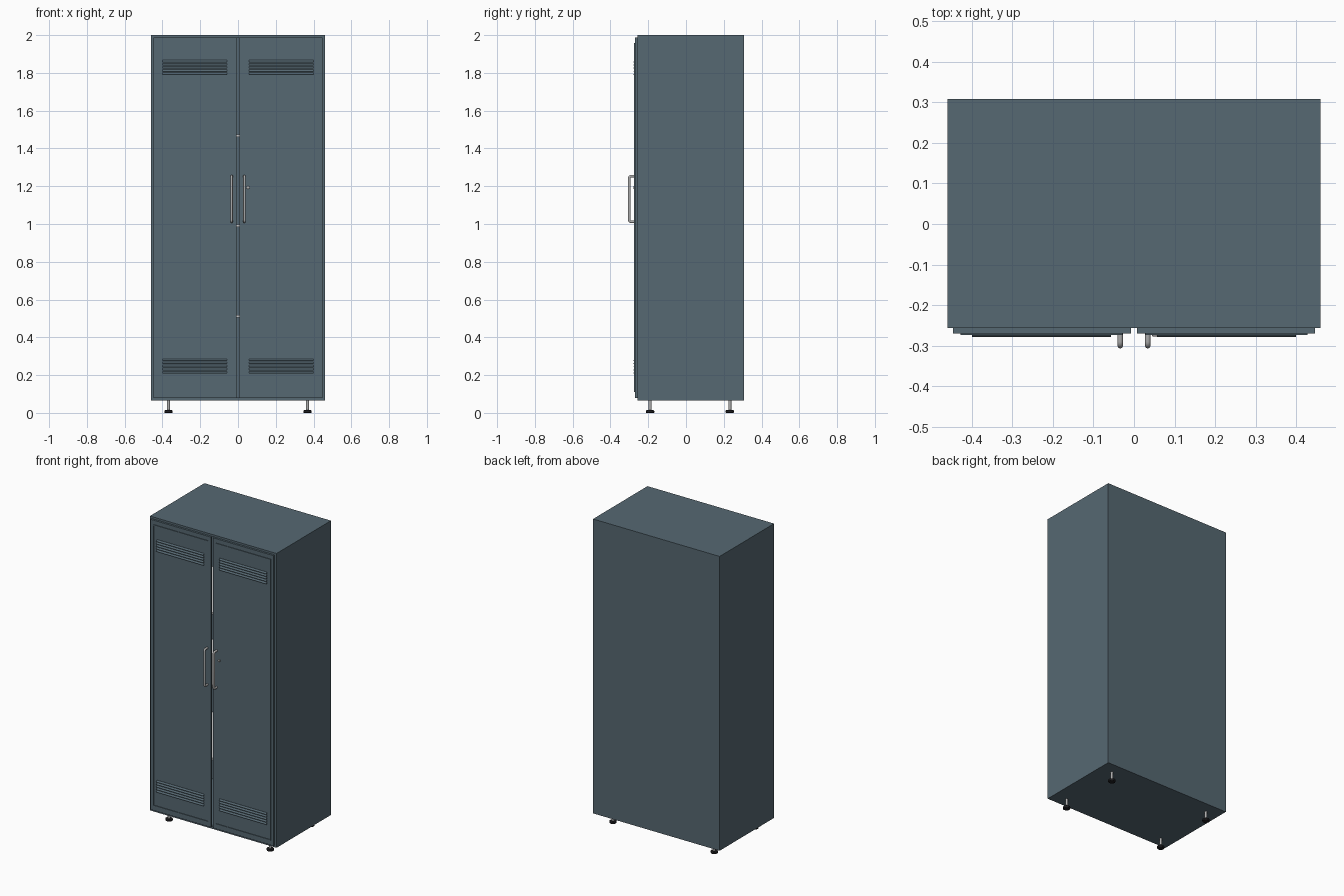
import bpy, bmesh, math
from mathutils import Vector

if "Cube" in bpy.data.objects:
    bpy.data.objects.remove(bpy.data.objects["Cube"])


def material(name, rgb):
    m = bpy.data.materials.new(name)
    m.diffuse_color = (*rgb, 1)
    m.use_nodes = True
    m.node_tree.nodes["Principled BSDF"].inputs["Base Color"].default_value = m.diffuse_color
    return m


PAINT = material("slate_paint", (0.093, 0.138, 0.168))
STEEL = material("steel", (0.42, 0.42, 0.42))
SHELF = material("shelf_grey", (0.55, 0.57, 0.58))
RUBBER = material("black_rubber", (0.012, 0.012, 0.014))


def finish(name, bm, mat):
    bmesh.ops.recalc_face_normals(bm, faces=bm.faces)
    me = bpy.data.meshes.new(name)
    bm.to_mesh(me)
    bm.free()
    me.materials.append(mat)
    ob = bpy.data.objects.new(name, me)
    bpy.context.collection.objects.link(ob)
    return ob


def add_box(bm, x, y, z):
    vs = bmesh.ops.create_cube(bm, size=1)["verts"]
    for v in vs:
        v.co = Vector([(a + b) / 2 + c * (b - a) for c, (a, b) in zip(v.co, (x, y, z))])


def box(name, x, y, z, mat=PAINT):
    bm = bmesh.new()
    add_box(bm, x, y, z)
    return finish(name, bm, mat)


def smooth(ob):
    bpy.ops.object.select_all(action='DESELECT')
    ob.select_set(True)
    bpy.context.view_layer.objects.active = ob
    bpy.ops.object.shade_smooth_by_angle(angle=math.radians(35))


def cylinder(name, r, depth, loc, mat, rot=(0, 0, 0), bevel=0):
    bpy.ops.mesh.primitive_cylinder_add(vertices=24, radius=r, depth=depth,
                                        location=loc, rotation=rot)
    ob = bpy.context.object
    ob.name = name
    ob.data.materials.append(mat)
    if bevel:
        b = ob.modifiers.new("bevel", 'BEVEL')
        b.width, b.segments = bevel, 2
    smooth(ob)
    return ob


# Carcass
FRONT, BACK, BOT, TOP = -0.257, 0.308, 0.066, 2.0
for side, s in (("left", -1), ("right", 1)):
    box(side + "_side_panel", sorted((s * 0.445, s * 0.46)), (FRONT, BACK), (BOT, TOP))
INNER = (-0.445, 0.445)
box("top_panel", INNER, (FRONT, BACK), (TOP - 0.015, TOP))
box("bottom_panel", INNER, (FRONT, BACK), (BOT, BOT + 0.015))
box("back_panel", INNER, (BACK - 0.012, BACK), (BOT + 0.015, TOP - 0.015))

# Interior shelves
for i, z in enumerate((0.511, 0.99, 1.468)):
    box(f"shelf_{i + 1}", (-0.444, 0.444), (-0.235, BACK - 0.012), (z - 0.007, z + 0.007), SHELF)


def louvers(name, s, z0):
    # Five sloping hooded slats
    bm = bmesh.new()
    for i in range(5):
        z = z0 + i * 0.0165
        profile = ((-0.269, z + 0.011), (-0.271, z + 0.011), (-0.279, z + 0.002),
                   (-0.279, z), (-0.269, z))
        f = bm.faces.new([bm.verts.new((s * 0.057, y, zz)) for y, zz in profile])
        ext = bmesh.ops.extrude_face_region(bm, geom=[f])["geom"]
        for v in ext:
            if isinstance(v, bmesh.types.BMVert):
                v.co.x = s * 0.4
    finish(name, bm, PAINT)


# Doors with trim, louvers and pull handles
for side, s in (("left", -1), ("right", 1)):
    box(side + "_door", sorted((s * 0.0075, s * 0.447)), (-0.27, FRONT), (0.08, 1.987))

    bm = bmesh.new()
    outer = sorted((s * 0.422, s * 0.428))
    span = sorted((s * 0.028, s * 0.422))
    add_box(bm, outer, (-0.274, -0.269), (0.11, 1.959))
    add_box(bm, span, (-0.274, -0.269), (0.11, 0.116))
    add_box(bm, span, (-0.274, -0.269), (1.953, 1.959))
    finish(side + "_door_trim", bm, PAINT)

    louvers(side + "_upper_louvers", s, 1.79)
    louvers(side + "_lower_louvers", s, 0.209)

    # Handle: bent round bar
    r, bend, y1 = 0.007, 0.01, -0.3
    path = [(-0.27, 1.012)]
    for zc, a0 in ((1.012 + bend, -90), (1.253 - bend, 0)):
        for k in range(6):
            a = math.radians(a0 + k * 18)
            path.append((y1 + bend - bend * math.cos(a), zc + bend * math.sin(a)))
    path.append((-0.27, 1.253))
    cu = bpy.data.curves.new(side + "_handle", 'CURVE')
    cu.dimensions = '3D'
    cu.bevel_depth, cu.bevel_resolution, cu.use_fill_caps = r, 3, True
    sp = cu.splines.new('POLY')
    sp.points.add(len(path) - 1)
    for p, (y, z) in zip(sp.points, path):
        p.co = (s * 0.034, y, z, 1)
    cu.materials.append(STEEL)
    ob = bpy.data.objects.new(side + "_handle", cu)
    bpy.context.collection.objects.link(ob)

# Lock on the right door
cylinder("lock", 0.008, 0.008, (0.053, -0.273, 1.193), STEEL, (math.pi / 2, 0, 0), 0.001)

# Levelling feet
for fx, s in (("left", -1), ("right", 1)):
    for fy, y in (("front", -0.19), ("back", 0.232)):
        cylinder(f"{fy}_{fx}_foot_rod", 0.008, 0.06, (s * 0.368, y, 0.042), STEEL)
        cylinder(f"{fy}_{fx}_foot_pad", 0.022, 0.014, (s * 0.368, y, 0.007), RUBBER, bevel=0.003)
